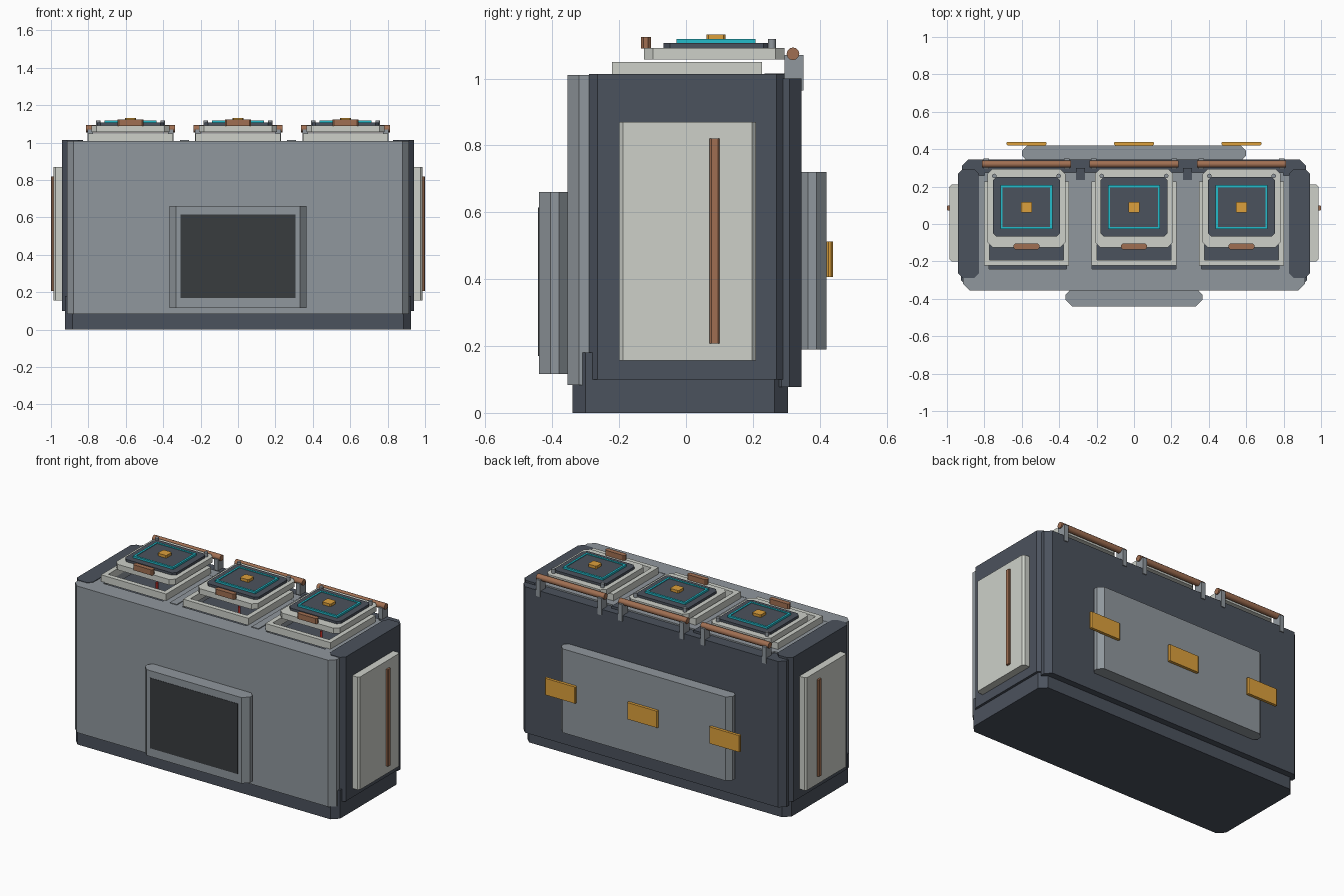
import bpy, bmesh, math
from mathutils import Matrix

if "Cube" in bpy.data.objects:
    bpy.data.objects.remove(bpy.data.objects["Cube"])


def mat(name, hexcol):
    m = bpy.data.materials.new(name)
    rgb = [int(hexcol[i:i + 2], 16) / 255 for i in (0, 2, 4)]
    m.diffuse_color = [((c + 0.055) / 1.055) ** 2.4 for c in rgb] + [1]
    m.use_nodes = True
    m.node_tree.nodes["Principled BSDF"].inputs["Base Color"].default_value = m.diffuse_color
    return m


DARK = mat("dark_steel", "4b525d")
GREY = mat("grey_steel", "90979d")
LIGHT = mat("pale_panel", "cdd0c9")
COPPER = mat("copper", "a06f52")
AMBER = mat("amber", "dca03c")
CYAN = mat("cyan", "24bccb")
BLACK = mat("screen", "383c3f")
RED = mat("red", "c03028")


def finish(name, bm, material):
    bmesh.ops.recalc_face_normals(bm, faces=bm.faces)
    me = bpy.data.meshes.new(name)
    bm.to_mesh(me)
    bm.free()
    me.materials.append(material)
    ob = bpy.data.objects.new(name, me)
    bpy.context.collection.objects.link(ob)
    return ob


def box(name, x, y, z, material, ch=0.0, axis=2):
    """Box from (min, max) ranges; edges parallel to axis are chamfered by ch."""
    bm = bmesh.new()
    bmesh.ops.create_cube(bm, size=1)
    for v in bm.verts:
        v.co = [r[0] + (r[1] - r[0]) * (c + 0.5) for r, c in zip((x, y, z), v.co)]
    if ch:
        edges = []
        for e in bm.edges:
            d = e.verts[0].co - e.verts[1].co
            if abs(d[axis]) > 0.999 * d.length:
                edges.append(e)
        bmesh.ops.bevel(bm, geom=edges, offset=ch, segments=1, affect='EDGES')
    return finish(name, bm, material)


def rod(name, centre, r, length, axis, material, sides=12):
    bm = bmesh.new()
    rot = Matrix.Rotation(math.pi / 2, 4, 'Y') if axis == 'X' else Matrix()
    bmesh.ops.create_cone(bm, cap_ends=True, segments=sides, radius1=r, radius2=r,
                          depth=length, matrix=Matrix.Translation(centre) @ rot)
    ob = finish(name, bm, material)
    for p in ob.data.polygons:
        p.use_smooth = len(p.vertices) == 4
    return ob


def ring(name, cx, cy, hx, hy, w, z, material, ch=0.0):
    """Rectangular frame with optional chamfered corners."""
    bm = bmesh.new()

    def loop(a, b, c, h):
        if c:
            pts = [(a, -b + c), (a, b - c), (a - c, b), (-a + c, b),
                   (-a, b - c), (-a, -b + c), (-a + c, -b), (a - c, -b)]
        else:
            pts = [(a, -b), (a, b), (-a, b), (-a, -b)]
        return [bm.verts.new((cx + px, cy + py, h)) for px, py in pts]

    loops = [loop(hx, hy, ch, z[0]), loop(hx, hy, ch, z[1]),
             loop(hx - w, hy - w, ch, z[1]), loop(hx - w, hy - w, ch, z[0])]
    n = len(loops[0])
    for k in range(4):
        a, b = loops[k], loops[(k + 1) % 4]
        for i in range(n):
            j = (i + 1) % n
            bm.faces.new((a[i], a[j], b[j], b[i]))
    return finish(name, bm, material)


# Main housing: plinth, front and back slabs
box("plinth", (-.925, .925), (-.34, .305), (0, .18), DARK, .04)
box("front_wall", (-.915, .915), (-.355, -.24), (.083, 1.01), GREY, .035)
box("back_wall", (-.92, .92), (.25, .345), (.077, 1.0), DARK, .035)

# Front display and back service panel
box("display_housing", (-.367, .367), (-.44, -.345), (.117, .66), GREY, .035)
box("display_screen", (-.307, .307), (-.442, -.42), (.17, .615), BLACK)
box("service_panel", (-.6, .6), (.335, .42), (.19, .72), GREY, .03)

# Sides, mirrored
for s, side in ((1, "right"), (-1, "left")):
    def xr(a, b):
        return tuple(sorted((s * a, s * b)))
    box(side + "_wall", xr(.83, .94), (-.29, .295), (.1, 1.013), DARK, .025)
    box(side + "_panel", xr(.92, .987), (-.2, .21), (.157, .87), LIGHT, .012)
    box(side + "_handle", xr(.975, 1.0), (.071, .1), (.207, .82), COPPER, .005)
    box(side + "_divider", xr(.262, .31), (-.238, .25), (.18, 1.013), GREY)
    box(side + "_divider_cap", xr(.262, .31), (.235, .3), (.9, 1.0145), DARK)
    box(side + "_deck_strip", xr(.225, .36), (-.26, .26), (.96, 1.008), GREY)
    box(side + "_deck_edge", xr(.775, .84), (-.26, .26), (.96, 1.009), GREY)
box("deck_rear", (-.8, .8), (.2, .275), (.95, 1.009), GREY)
box("inner_core", (-.84, .84), (-.25, .26), (.17, .93), DARK)

# Three hatches with lids, hinges and trim
for i, cx in enumerate((-.575, 0, .575)):
    n = f"_{i + 1}"

    def xs(h, o=0.0):
        return (cx + o - h, cx + o + h)
    ring("hatch_rim" + n, cx, .003, .228, .225, .03, (1.005, 1.05), LIGHT)
    rod("level_marker" + n, (cx + .05, -.06, .97), .008, .09, 'Z', RED, 8)
    box("lid" + n, xs(.208), (-.125, .295), (1.057, 1.092), LIGHT, .027)
    box("lid_plate" + n, xs(.18), (-.068, .252), (1.09, 1.107), DARK, .02)
    ring("light_strip" + n, cx, .09, .14, .118, .013, (1.105, 1.119), CYAN)
    box("lid_inset" + n, xs(.128), (-.016, .196), (1.105, 1.115), DARK)
    box("lid_button" + n, xs(.03), (.061, .118), (1.11, 1.132), AMBER, .006)
    box("lid_handle" + n, xs(.069), (-.135, -.105), (1.09, 1.125), COPPER, .008)
    rod("hinge_bar" + n, (cx, .32, 1.074), .019, .475, 'X', COPPER)
    for s in (-1, 1):
        box("hinge_bracket" + n, xs(.014, s * .215), (.294, .351), (.965, 1.07), GREY)
        rod("lid_bolt" + n, (cx + s * .172, .257, 1.102), .012, .032, 'Z', GREY, 10)
    box("rear_tag" + n, xs(.107), (.421, .439), (.407, .512), AMBER, .005)
